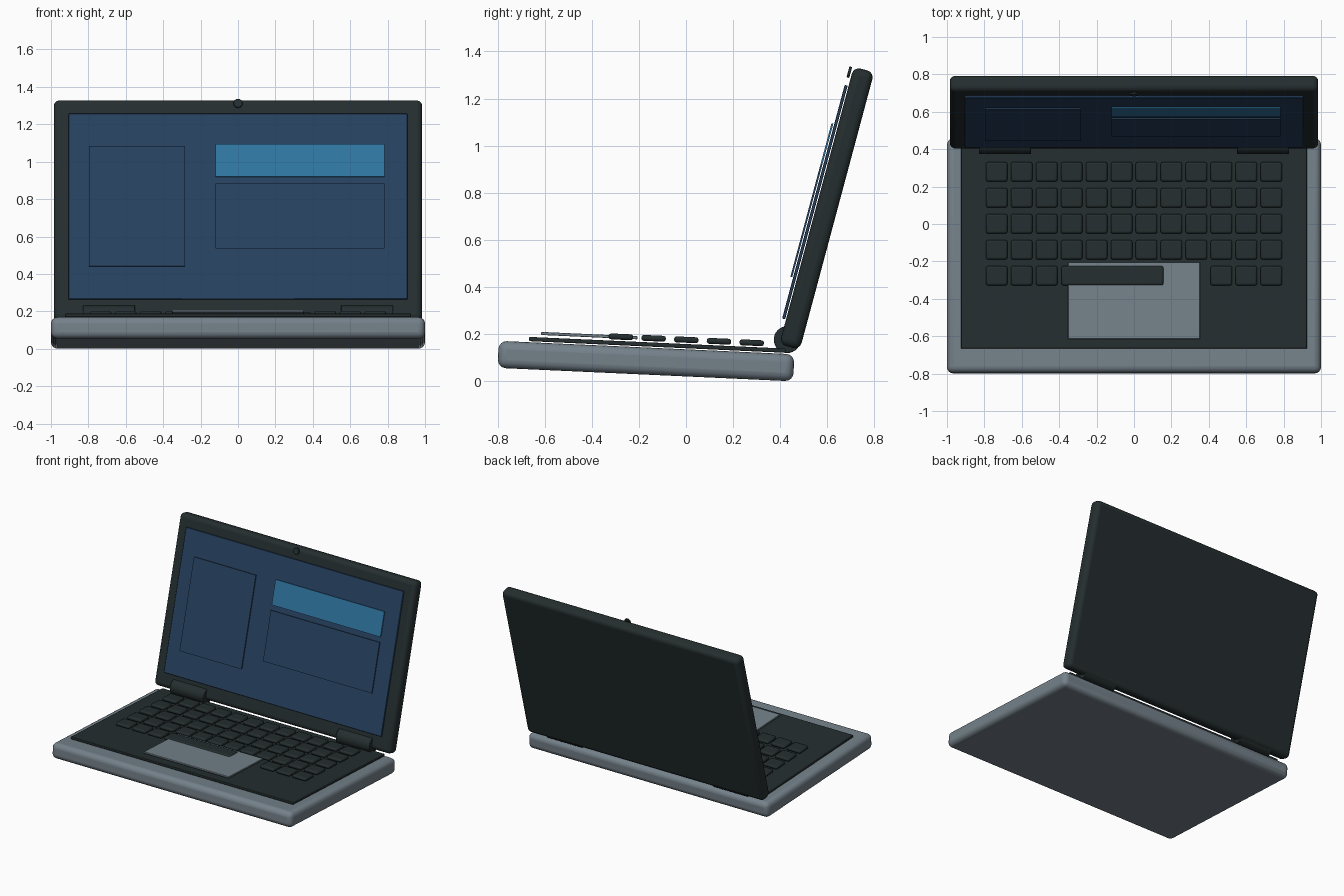
import bpy
from math import radians
from mathutils import Matrix

cube = bpy.data.objects.get("Cube")
if cube:
    bpy.data.objects.remove(cube, do_unlink=True)


def material(name, color):
    m = bpy.data.materials.new(name)
    m.use_nodes = True
    m.diffuse_color = (*color, 1)
    m.node_tree.nodes["Principled BSDF"].inputs["Base Color"].default_value = (*color, 1)
    return m


GREY = material("slate grey", (0.175, 0.22, 0.255))
DARK = material("charcoal", (0.018, 0.027, 0.028))
BLUE = material("screen blue", (0.02, 0.053, 0.118))
LIGHT = material("highlight blue", (0.03, 0.18, 0.36))

# Tilted frames shared by the parts of the base and of the lid
BASE = Matrix.Translation((0, -0.17, 0.0848)) @ Matrix.Rotation(radians(-2.6), 4, "X")
LID = Matrix.Translation((0, 0.598, 0.734)) @ Matrix.Rotation(radians(-15), 4, "X")


def finish(name, mat, matrix, bevel, segments):
    ob = bpy.context.object
    ob.name = name
    ob.data.name = name
    ob.data.materials.append(mat)
    ob.matrix_world = matrix
    if bevel:
        mod = ob.modifiers.new("rounded edges", "BEVEL")
        mod.width = bevel
        mod.segments = segments
        mod.limit_method = "ANGLE"
    bpy.ops.object.shade_smooth_by_angle(angle=radians(35))
    return ob


def box(name, frame, centre, size, mat, bevel=0.0, segments=3):
    bpy.ops.mesh.primitive_cube_add(size=1)
    bpy.context.object.data.transform(Matrix.Diagonal((*size, 1)))
    return finish(name, mat, frame @ Matrix.Translation(centre), bevel, segments)


def cylinder(name, matrix, radius, depth, mat, bevel=0.0):
    bpy.ops.mesh.primitive_cylinder_add(vertices=32, radius=radius, depth=depth)
    return finish(name, mat, matrix, bevel, 2)


# Base, keyboard deck and trackpad
box("base", BASE, (0, 0, 0), (2, 1.257, 0.115), GREY, 0.035, 4)
box("keyboard_deck", BASE, (0, 0.045, 0.071), (1.85, 1.09, 0.018), DARK, 0.004, 2)
box("trackpad", BASE, (0, -0.245, 0.097), (0.706, 0.41, 0.013), GREY, 0.003, 2)

# Keys, with the last row broken by the space bar
for row in range(5):
    y = 0.445 - row * 0.139
    for col in range(12):
        if row == 4 and 3 <= col <= 8:
            continue
        x = (col - 5.5) * 0.1335
        box(f"key_{row}_{col}", BASE, (x, y, 0.098), (0.115, 0.104, 0.025), DARK, 0.01, 2)
box("space_bar", BASE, (-0.115, -0.111, 0.098), (0.546, 0.104, 0.025), DARK, 0.01, 2)

# Hinge barrels
for side, x in (("left", 0.69), ("right", -0.69)):
    place = Matrix.Translation((x, 0.43, 0.176)) @ Matrix.Rotation(radians(90), 4, "Y")
    cylinder(f"hinge_{side}", place, 0.057, 0.28, DARK, 0.004)

# Lid and screen
box("lid", LID, (0, 0, 0), (1.97, 0.09, 1.22), DARK, 0.03, 4)
box("screen", LID, (0, -0.0555, 0.012), (1.81, 0.013, 1.027), BLUE, 0.002, 1)

# Raised panels on the screen: x, height, width, length, colour
for name, x, z, w, h, mat in (
    ("side_panel", -0.54, 0.011, 0.515, 0.665, BLUE),
    ("banner_panel", 0.332, 0.264, 0.905, 0.18, LIGHT),
    ("content_panel", 0.332, -0.044, 0.905, 0.36, BLUE),
):
    box(name, LID, (x, -0.07, z), (w, 0.008, h), mat)

# Camera above the screen
cylinder("camera", LID @ Matrix.Translation((0, -0.057, 0.583))
         @ Matrix.Rotation(radians(90), 4, "X"), 0.024, 0.012, DARK, 0.002)
